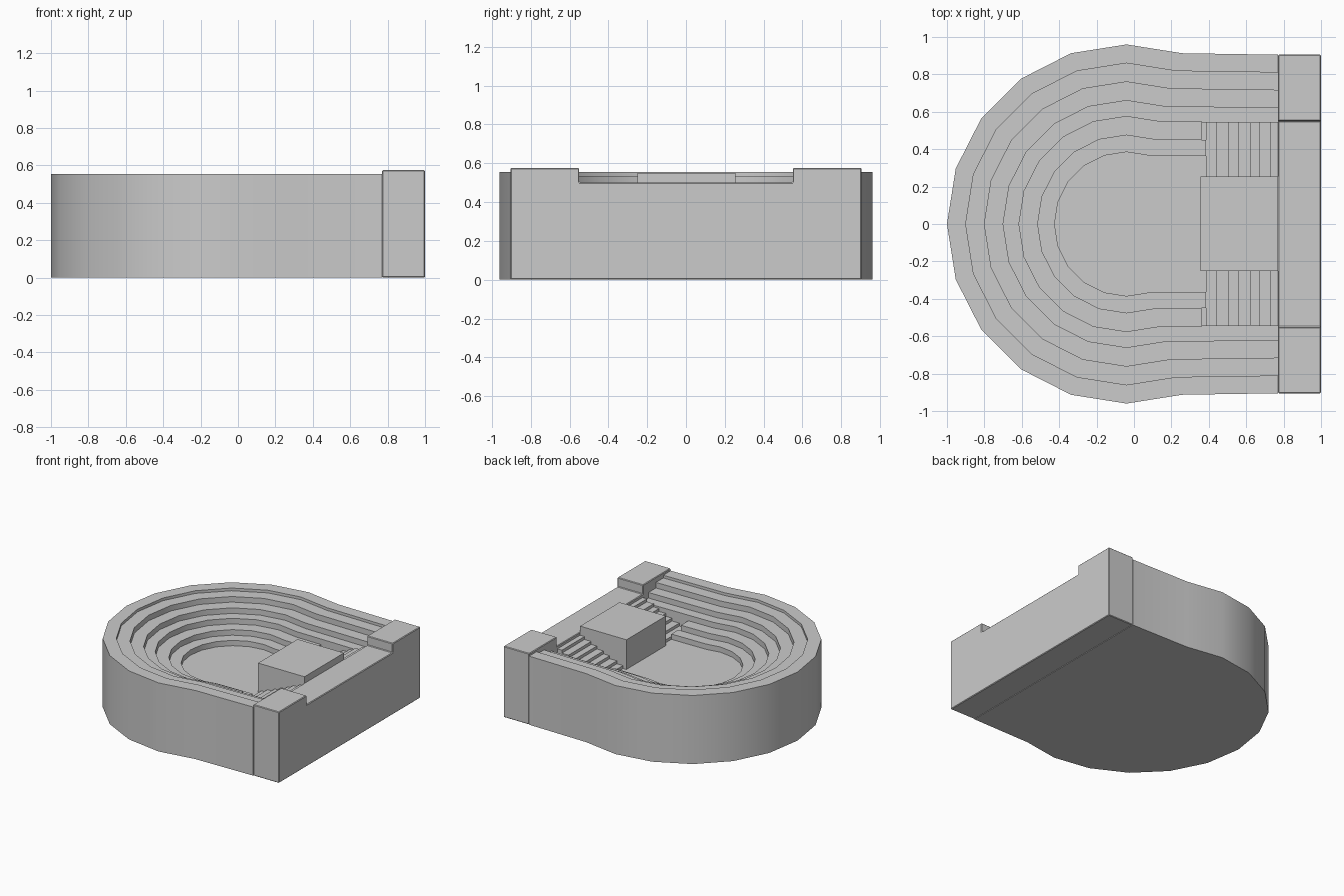
import bpy, bmesh
from math import sin, cos, radians
from mathutils import Vector

if "Cube" in bpy.data.objects:
    bpy.data.objects.remove(bpy.data.objects["Cube"])

CX, BACK, FLOOR = -0.04, 0.77, 0.31


def finish(name, bm, bevel=0.0):
    bmesh.ops.recalc_face_normals(bm, faces=bm.faces)
    me = bpy.data.meshes.new(name)
    bm.to_mesh(me)
    bm.free()
    ob = bpy.data.objects.new(name, me)
    bpy.context.collection.objects.link(ob)
    if bevel:
        mod = ob.modifiers.new("edge_bevel", 'BEVEL')
        mod.width, mod.segments = bevel, 1
    return ob


def smooth(ob):
    bpy.ops.object.select_all(action='DESELECT')
    ob.select_set(True)
    bpy.context.view_layer.objects.active = ob
    bpy.ops.object.shade_smooth_by_angle(angle=radians(30))


def prism(name, pts, offset, bevel=0.0):
    """Closed polygon extruded by an offset vector."""
    bm = bmesh.new()
    face = bm.faces.new([bm.verts.new(p) for p in pts])
    ext = bmesh.ops.extrude_face_region(bm, geom=[face])
    moved = [v for v in ext['geom'] if isinstance(v, bmesh.types.BMVert)]
    bmesh.ops.translate(bm, verts=moved, vec=Vector(offset))
    return finish(name, bm, bevel)


def horseshoe(r, end):
    """U-shaped outline: 18-degree arc segments, then nearly straight arms."""
    half = [(CX - r * cos(radians(18 * k)), r * sin(radians(18 * k))) for k in range(7)]
    x6, y6 = half[-1]
    half.append((end, y6 - 0.008 * (end - x6) / (BACK - x6)))
    return [(x, -y) for x, y in reversed(half[1:])] + half


def tier(name, r_out, r_in, end, z0, z1):
    """Horseshoe band with flat top and vertical sides."""
    bm = bmesh.new()
    a, b = horseshoe(r_out, end), horseshoe(r_in, end)
    loops = [[bm.verts.new((x, y, z)) for x, y in o]
             for o, z in ((a, z0), (a, z1), (b, z1), (b, z0))]
    for i in range(4):
        p, q = loops[i], loops[(i + 1) % 4]
        for j in range(len(p) - 1):
            bm.faces.new((p[j], p[j + 1], q[j + 1], q[j]))
    for j in (0, -1):
        bm.faces.new([l[j] for l in loops])
    ob = finish(name, bm)
    smooth(ob)


# Outer wall, seating tiers and arena floor
radii = [0.96, 0.86, 0.76, 0.66, 0.575, 0.475, 0.385]
heights = [0.555, 0.533, 0.488, 0.443, 0.398, 0.353]
ends = [BACK, BACK, BACK, BACK, 0.36, 0.385]
tier("outer_wall", radii[0], radii[1], ends[0], 0, heights[0])
for i in range(1, 6):
    # the fourth ring ends the full-length arms; inner rings stop at the stairs
    tier(f"seating_tier_{i}", radii[i], radii[i + 1], ends[i], FLOOR, heights[i])
prism("arena_floor", [(x, y, 0) for x, y in horseshoe(radii[1], BACK)], (0, 0, FLOOR))

# Back wall with a raised block at each end
half = [(0.55, 0.5), (0.55, 0.575), (0.905, 0.575), (0.905, 0)]
outline = half + [(-y, z) for y, z in reversed(half)]
prism("back_wall", [(BACK, y, z) for y, z in outline], (0.23, 0, 0), 0.005)

# Stage platform
prism("stage", [(0.355, -0.25, FLOOR), (BACK, -0.25, FLOOR),
                (BACK, 0.255, FLOOR), (0.355, 0.255, FLOOR)], (0, 0, 0.24))

# Stairs on both sides of the stage
xs = [0.385, 0.44, 0.505, 0.56, 0.62, 0.67, 0.73, BACK]
rise = (0.5 - FLOOR) / 8
for side, name in ((1, "stairs_left"), (-1, "stairs_right")):
    prof = [(xs[0], FLOOR)]
    for i in range(len(xs) - 1):
        z = FLOOR + rise * (i + 1)
        prof += [(xs[i], z), (xs[i + 1], z)]
    prof.append((BACK, FLOOR))
    prism(name, [(x, side * 0.25, z) for x, z in prof], (0, side * 0.295, 0))
